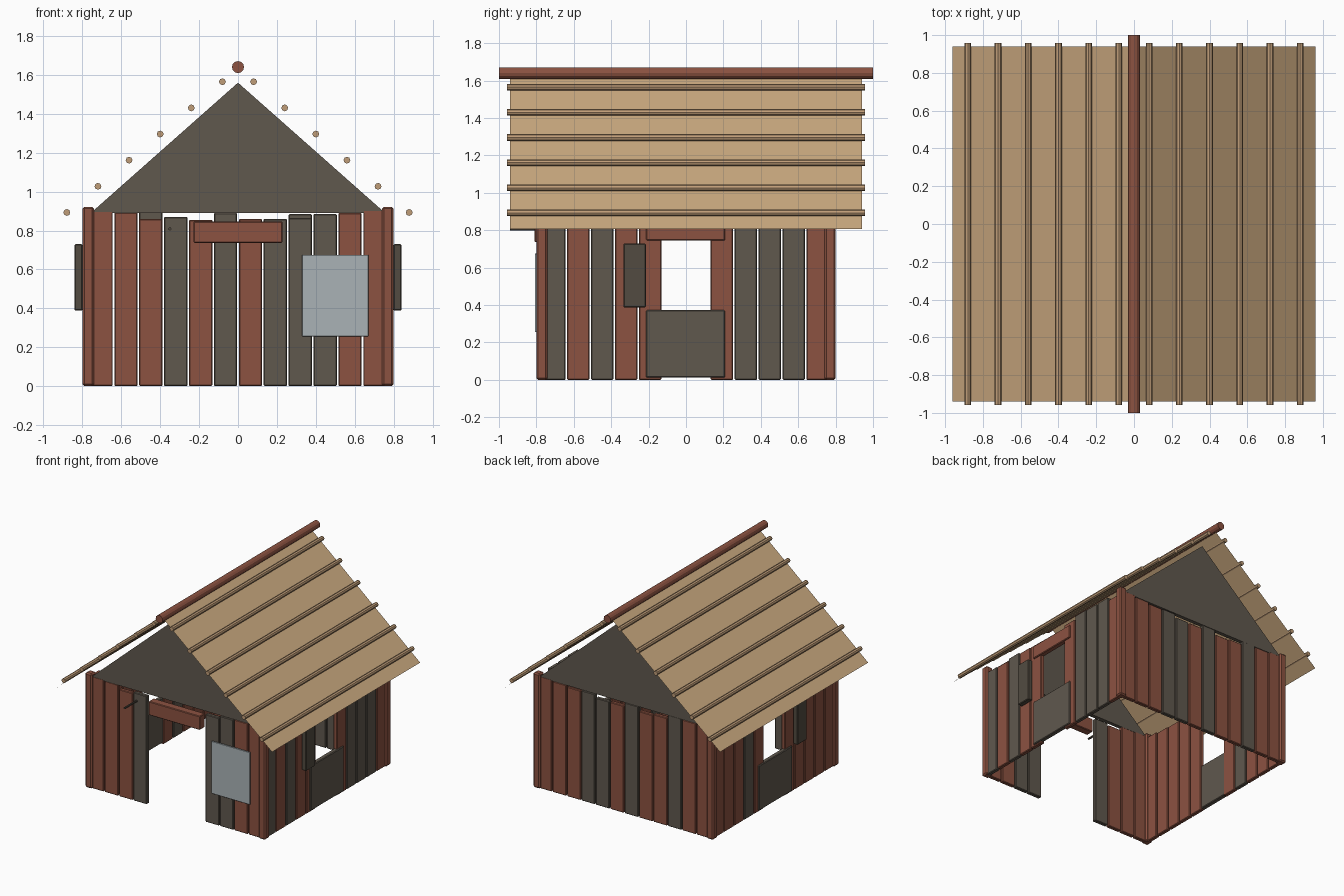
import bpy, bmesh, math, random
from mathutils import Matrix

if "Cube" in bpy.data.objects:
    bpy.data.objects.remove(bpy.data.objects["Cube"])

random.seed(4)


def mat(name, rgb):
    m = bpy.data.materials.new(name)
    m.diffuse_color = (*rgb, 1)
    m.use_nodes = True
    m.node_tree.nodes["Principled BSDF"].inputs["Base Color"].default_value = m.diffuse_color
    return m


RED = mat("red_brown_wood", (0.262, 0.085, 0.053))
GREY = mat("weathered_grey_wood", (0.117, 0.098, 0.076))
DARK = mat("dark_shutter_wood", (0.085, 0.071, 0.053))
STRAW = mat("straw_roof", (0.60, 0.40, 0.215))
POLE = mat("bamboo_pole", (0.53, 0.34, 0.19))
METAL = mat("dull_metal", (0.40, 0.45, 0.47))


def finish(name, bm, material):
    me = bpy.data.meshes.new(name)
    bm.to_mesh(me)
    bm.free()
    me.materials.append(material)
    ob = bpy.data.objects.new(name, me)
    bpy.context.collection.objects.link(ob)
    return ob


def box(name, lo, hi, material, bevel=0.005):
    bm = bmesh.new()
    size = [b - a for a, b in zip(lo, hi)]
    mid = [(a + b) / 2 for a, b in zip(lo, hi)]
    bmesh.ops.create_cube(bm, size=1, matrix=Matrix.Translation(mid) @ Matrix.Diagonal((*size, 1)))
    if bevel:
        bmesh.ops.bevel(bm, geom=bm.edges[:], offset=bevel, segments=1, affect='EDGES')
    return finish(name, bm, material)


def rod_y(name, x, z, y0, y1, r, sides, material):
    bm = bmesh.new()
    m = Matrix.Translation((x, (y0 + y1) / 2, z)) @ Matrix.Rotation(math.pi / 2, 4, 'X')
    bmesh.ops.create_cone(bm, cap_ends=True, segments=sides, radius1=r, radius2=r,
                          depth=y1 - y0, matrix=m)
    return finish(name, bm, material)


PITCH, W, T = 0.128, 0.77, 0.016


def wall(name, axis, side, colours, tops=None):
    """Row of twelve upright boards; '-' leaves an opening."""
    for i, c in enumerate(colours):
        if c == "-":
            continue
        a = -6 * PITCH + i * PITCH + 0.004
        b = a + PITCH - 0.008
        top = tops[i] if tops else random.uniform(0.86, 0.91)
        d = side * W
        lo, hi = (a, d - T, 0), (b, d + T, top)
        if axis == "x":
            lo, hi = (d - T, a, 0), (d + T, b, top)
        box(f"{name}_board", lo, hi, RED if c == "r" else GREY)


# Plank walls (front has a doorway, sides have windows)
wall("front", "y", -1, "rrrg----ggrr",
     [.90, .893, .86, .87, 0, 0, 0, 0, .865, .885, .89, .905])
wall("back", "y", 1, "rrgrrgrggrrr",
     [.90, .89, .895, .865, .855, .89, .86, .86, .885, .88, .89, .90])
wall("right", "x", 1, "grgrr--rgggr")
wall("left", "x", -1, "rrrrr--rgrrr")

# Corner posts
for sx in (-1, 1):
    for sy in (-1, 1):
        box("corner_post", (sx * .77 - .03, sy * .77 - .03, 0),
            (sx * .77 + .03, sy * .77 + .03, .922), RED, 0.01)

# Window parts on both sides
for s in (-1, 1):
    def sbox(name, x0, x1, y0, y1, z0, z1, m):
        xs = sorted((s * x0, s * x1))
        box(name, (xs[0], y0, z0), (xs[1], y1, z1), m)
    sbox("window_lower_panel", .76, .797, -.213, .208, .012, .373, GREY)
    sbox("window_lintel", .755, .797, -.213, .208, .745, .85, RED)
    sbox("window_shutter", .80, .84, -.335, -.215, .388, .73, DARK)

# Door lintel, patch plate and peg on the front
box("door_lintel", (-.228, -.81, .736), (.228, -.745, .847), RED)
box("metal_patch", (.33, -.808, .255), (.67, -.796, .675), METAL, 0.002)
rod_y("wall_peg", -.35, .808, -.94, -.77, .008, 8, DARK)

# Gable triangles
for s in (-1, 1):
    bm = bmesh.new()
    prof = [(-.74, .89), (.74, .89), (.74, .905), (0, 1.56), (-.74, .905)]
    f = bm.faces.new([bm.verts.new((x, s * .77 - .015, z)) for x, z in prof])
    ext = bmesh.ops.extrude_face_region(bm, geom=[f])
    bmesh.ops.translate(bm, vec=(0, .03, 0),
                        verts=[v for v in ext["geom"] if isinstance(v, bmesh.types.BMVert)])
    bmesh.ops.recalc_face_normals(bm, faces=bm.faces[:])
    finish("gable", bm, GREY)

# Roof sheets (single surface) with poles laid along them
SLOPE = 0.84
for s in (-1, 1):
    bm = bmesh.new()
    e, h = s * .96, 1.613
    pts = [(0, -.94, h), (e, -.94, h - .96 * SLOPE), (e, .94, h - .96 * SLOPE), (0, .94, h)]
    if s < 0:
        pts.reverse()
    bm.faces.new([bm.verts.new(p) for p in pts])
    finish("roof_sheet", bm, STRAW)
    for i in range(6):
        x = .08 + .16 * i
        rod_y("roof_pole", s * x, 1.632 - SLOPE * x, -.958, .958, .0175, 8, POLE)

# Ridge pole
rod_y("ridge_pole", 0, 1.64, -1, 1, .031, 12, RED)
